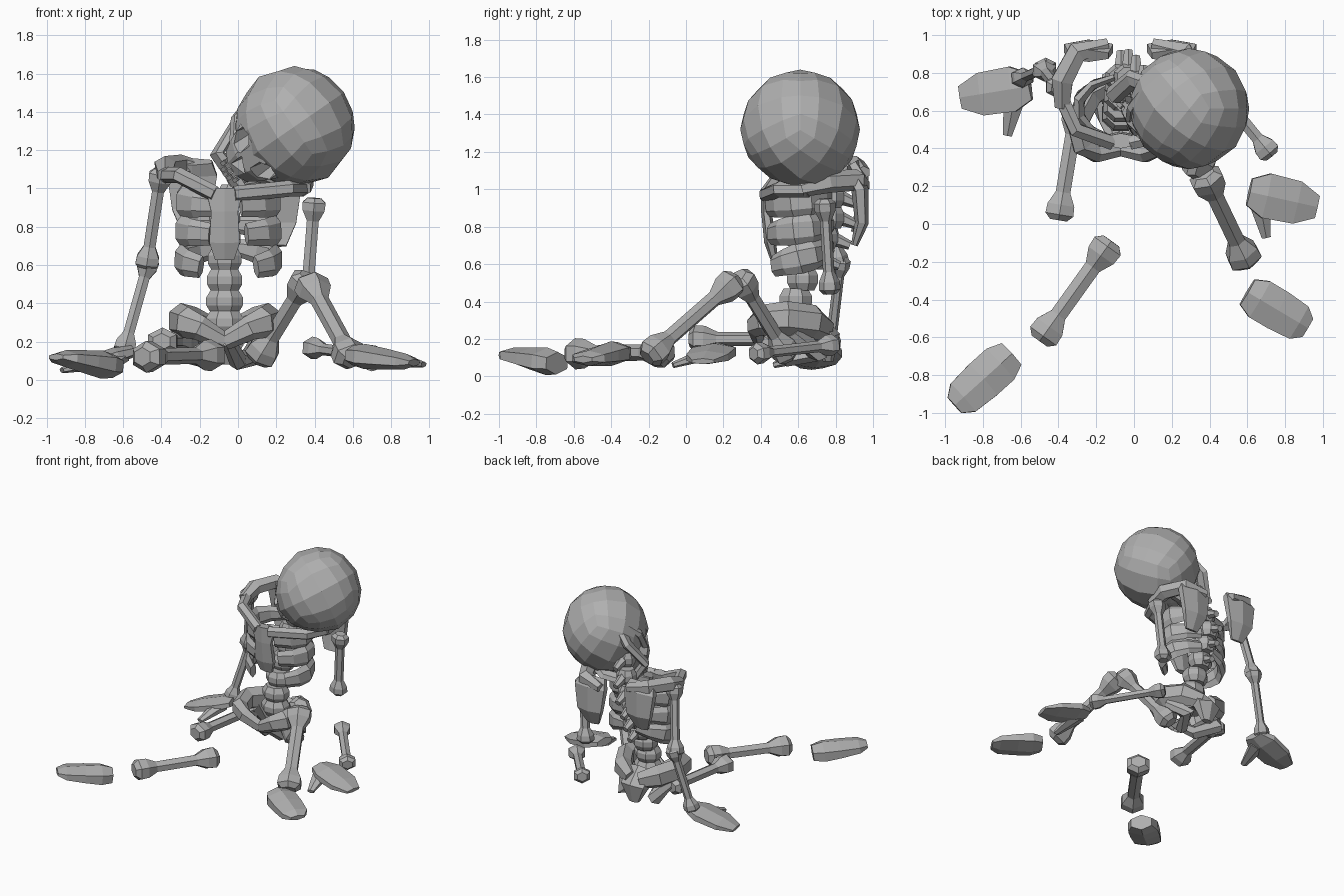
import bpy, bmesh, math
from mathutils import Vector

default_cube = bpy.data.objects.get("Cube")
if default_cube:
    bpy.data.objects.remove(default_cube)

bone_grey = bpy.data.materials.new("bone_grey")
bone_grey.use_nodes = True
bone_grey.diffuse_color = (.43, .43, .43, 1)
shader = bone_grey.node_tree.nodes["Principled BSDF"]
shader.inputs["Base Color"].default_value = bone_grey.diffuse_color

UPWARD = Vector((0, 0, 1))
BACKWARD = Vector((0, 1, 0))
SIDES = (("left", 1), ("right", -1))


def finish(name, bm):
    bmesh.ops.recalc_face_normals(bm, faces=bm.faces)
    mesh = bpy.data.meshes.new(name)
    bm.to_mesh(mesh)
    bm.free()
    mesh.materials.append(bone_grey)
    part = bpy.data.objects.new(name, mesh)
    bpy.context.scene.collection.objects.link(part)
    return part


def loft(name, path, width, height, up=UPWARD, sides=6, start=.6, end=.6, scales=None, thinning=0):
    """Skin flat-sided rings along a path; full size mid-way, scaled at the ends."""
    bm = bmesh.new()
    points = [Vector(p) for p in path]
    last = len(points) - 1
    corner = 1 / math.cos(math.pi / sides)
    rings = []
    for i, point in enumerate(points):
        along = (points[min(i + 1, last)] - points[max(i - 1, 0)]).normalized()
        across = along.cross(up).normalized()
        normal = across.cross(along)
        t = i / last
        if scales:
            scale = scales[i]
        elif t < .5:
            scale = start + (1 - start) * t * 2
        else:
            scale = end + (1 - end) * (1 - t) * 2
        thickness = height * (1 - thinning * t)
        ring = []
        for k in range(sides):
            angle = (k + .5) * math.tau / sides
            offset = across * width * math.cos(angle) + normal * thickness * math.sin(angle)
            ring.append(bm.verts.new(point + offset * scale * corner))
        rings.append(ring)
    for lower, upper in zip(rings, rings[1:]):
        for k in range(sides):
            n = (k + 1) % sides
            bm.faces.new((lower[k], lower[n], upper[n], upper[k]))
    bm.faces.new(rings[0])
    bm.faces.new(rings[-1])
    return finish(name, bm)


def long_bone(name, head_end, foot_end, knob, up=UPWARD):
    """Slim shaft with a wide knob at each end."""
    a, b = Vector(head_end), Vector(foot_end)
    step = (b - a).normalized() * knob
    near = [a, a + step * .4, a + step * 1.1, a + step * 2]
    far = [b - step * 2, b - step * 1.1, b - step * .4, b]
    knob_scales = [.6, 1, .95, .52]
    loft(name, near + far, knob, knob * .85, up, scales=knob_scales + knob_scales[::-1])


# Skull, built on its own tilted axes: left, face and crown
SKULL = Vector((.29, .61, 1.32))
CROWN = Vector((.58, -.7, .4)).normalized()
LEFT = CROWN.cross(Vector((-.58, -.7, -.4))).normalized()
FACE = LEFT.cross(CROWN)


def on_head(left, face, crown):
    return SKULL + LEFT * left + FACE * face + CROWN * crown


bm = bmesh.new()
bmesh.ops.create_cube(bm, size=2)
bmesh.ops.subdivide_edges(bm, edges=bm.edges[:], cuts=3, use_grid_fill=True)
for vert in bm.verts:
    ball = vert.co.normalized() * .32
    narrowing = 1 - max(0, ball.y) * .4
    vert.co = on_head(ball.x * narrowing, ball.y, ball.z)
cranium = finish("cranium", bm)

face_path = [on_head(0, .1, 0), on_head(0, .2, -.1), on_head(0, .23, -.17), on_head(0, .24, -.25)]
face = loft("face", face_path, .19, .14, FACE, sides=8, scales=(1, .9, .7, .5))


def carve(name, inner, outer, width, sides):
    cutter = loft(name, (inner, outer), width, width, CROWN, sides, start=.4, end=1)
    cutter.hide_render = True
    cutter.hide_set(True)
    for target in (cranium, face):
        cut = target.modifiers.new(name, "BOOLEAN")
        cut.operation = "DIFFERENCE"
        cut.object = cutter


carve("nose_cutter", on_head(0, .24, -.17), on_head(0, .42, -.17), .045, sides=3)
for side, s in SIDES:
    carve(side + "_eye_cutter", on_head(s * .1, .16, -.08), on_head(s * .11, .4, -.08), .075, sides=6)
    cheek = [on_head(s * .24, 0, -.15), on_head(s * .2, .15, -.16), on_head(s * .1, .25, -.17)]
    loft(side + "_cheekbone", cheek, .03, .03, CROWN, start=.8, end=1)

# Jaw follows one side, then its mirror image
jaw_half = [(.2, 0, -.17), (.18, .06, -.28), (.11, .24, -.34)]
jaw = jaw_half + [(-x, y, z) for x, y, z in reversed(jaw_half)]
loft("jaw", [on_head(*p) for p in jaw], .027, .045, CROWN, scales=[1] * len(jaw))
for row, level in (("upper", -.26), ("lower", -.3)):
    for i in range(-3, 4):
        front = .3 - .008 * i * i
        tooth = [on_head(i * .027, front, level + rise) for rise in (-.016, .016)]
        loft(row + "_tooth", tooth, .011, .012, FACE, sides=4, start=1, end=1)

# Spine: nine drums in an S curve, bending to the skull at the top
MIDDLE = -.07
for n in range(9):
    centre = Vector((MIDDLE + .04 * max(0, n - 5), .68 + .1 * math.sin((n - 3) * .6), .3 + .11 * n))
    radius = .1 - .004 * n
    drum = [centre + UPWARD * rise for rise in (-.06, -.02, .02, .06)]
    loft("vertebra", drum, radius, radius * .9, BACKWARD, sides=8, scales=(.75, 1, 1, .75))
    if n > 2:
        spike = (centre + BACKWARD * .04, centre + BACKWARD * .14 - UPWARD * .04)
        loft("spine_process", spike, .035, .035, start=1)

# Breastbone
breastbone = [(MIDDLE, .47, .63), (MIDDLE, .45, .72), (MIDDLE, .43, .88), (MIDDLE, .44, 1)]
loft("breastbone", breastbone, .1, .035, BACKWARD, scales=(.5, .8, .7, 1))

# Rib bands: half hoops whose lower pairs stop short of the front
for side, s in SIDES:
    for level, reach, drop in ((.93, 165, .01), (.78, 158, .01), (.66, 145, .02)):
        hoop = []
        for i in range(6):
            angle = math.radians(12 + (reach - 12) * i / 5)
            hoop.append((MIDDLE + .02 + s * .25 * math.sin(angle),
                         .61 + .17 * math.cos(angle), level + .03 - drop * i))
        loft(side + "_rib", hoop, .033, .078, start=.5, end=.65)

# Pelvis
loft("sacrum", [(MIDDLE, .66, .3), (MIDDLE, .76, .2), (MIDDLE, .76, .08)], .1, .06, BACKWARD, start=1, end=.4)
for side, s in SIDES:
    wing = [(.04, .75, .25), (.16, .68, .29), (.23, .54, .31), (.2, .41, .3), (.13, .37, .27), (0, .39, .2)]
    loft(side + "_hip_wing", [(MIDDLE + s * x, y, z) for x, y, z in wing], .06, .08, scales=(.7, 1, 1, .9, .7, .5))
    seat = [(.2, .58, .25), (.14, .7, .12), (.07, .55, .1), (.02, .42, .2)]
    loft(side + "_sit_bone", [(MIDDLE + s * x, y, z) for x, y, z in seat], .05, .05, start=1)

# Shoulder blades, shoulder tips and collarbones; the right shoulder sits higher
for (side, s), x, lift in zip(SIDES, (.2, -.24), (0, .07)):
    def shoulder(out, y, z):
        return x + s * out, y, z + lift

    blade = [shoulder(0, .9, .7), shoulder(0, .94, .82), shoulder(0, .93, 1), shoulder(0, .89, 1.07)]
    loft(side + "_shoulder_blade", blade, .13, .04, BACKWARD, scales=(.4, .8, 1, .8))
    tip = [shoulder(-.1, .95, 1.02), shoulder(.06, .91, 1.05), shoulder(.14, .76, 1.04), shoulder(.14, .62, 1)]
    loft(side + "_shoulder_tip", tip, .065, .06, start=.5)
    inner_end = (MIDDLE + s * .05, .43, .97)
    loft(side + "_collarbone", [shoulder(.14, .66, 1), shoulder(.07, .5, 1), inner_end], .037, .037, start=1, end=1)

# Arms
long_bone("right_upper_arm", (-.4, .72, 1.1), (-.48, .82, .58), .06, BACKWARD)
long_bone("right_forearm", (-.46, .83, .64), (-.6, .77, .14), .055, BACKWARD)
long_bone("left_upper_arm", (.4, .74, .95), (.36, .77, .44), .06, BACKWARD)
long_bone("left_forearm", (.37, .8, .17), (.73, .36, .12), .06)


def tapered_slab(name, a, b, width, height, stages, thinning):
    """Straight mitten or shoe shape; each stage is a place and a scale."""
    a, b = Vector(a), Vector(b)
    path = [a.lerp(b, place) for place, scale in stages]
    loft(name, path, width, height, scales=[scale for place, scale in stages], thinning=thinning)


# Hands: mitten palm with a thumb
palm_stages = ((0, .6), (.25, 1), (.7, .95), (1, .5))
tapered_slab("right_palm", (-.55, .73, .15), (-.92, .67, .05), .12, .045, palm_stages, .4)
tapered_slab("left_palm", (.61, .17, .15), (.97, .09, .08), .12, .045, palm_stages, .4)
loft("right_thumb", [(-.63, .68, .12), (-.67, .47, .06)], .06, .035, start=1, end=.4)
loft("left_thumb", [(.66, .14, .13), (.7, -.07, .06)], .06, .035, start=1, end=.4)

# Legs: right one stretched out flat, left knee raised
long_bone("right_thigh", (-.3, .62, .2), (-.4, .02, .2), .075)
long_bone("right_shin", (-.12, -.09, .13), (-.5, -.62, .12), .085)
long_bone("left_thigh", (.1, .55, .1), (.37, .28, .54), .08, BACKWARD)
long_bone("left_shin", (.37, .27, .52), (.6, -.21, .1), .085)

# Feet: thick heel, thinning to the toes
foot_stages = ((0, .7), (.2, 1), (.5, 1), (.85, .9), (1, .5))
tapered_slab("right_foot", (-.65, -.69, .07), (-.95, -.96, .12), .11, .075, foot_stages, .6)
tapered_slab("left_foot", (.6, -.36, .13), (.92, -.55, .09), .11, .065, foot_stages, .5)
